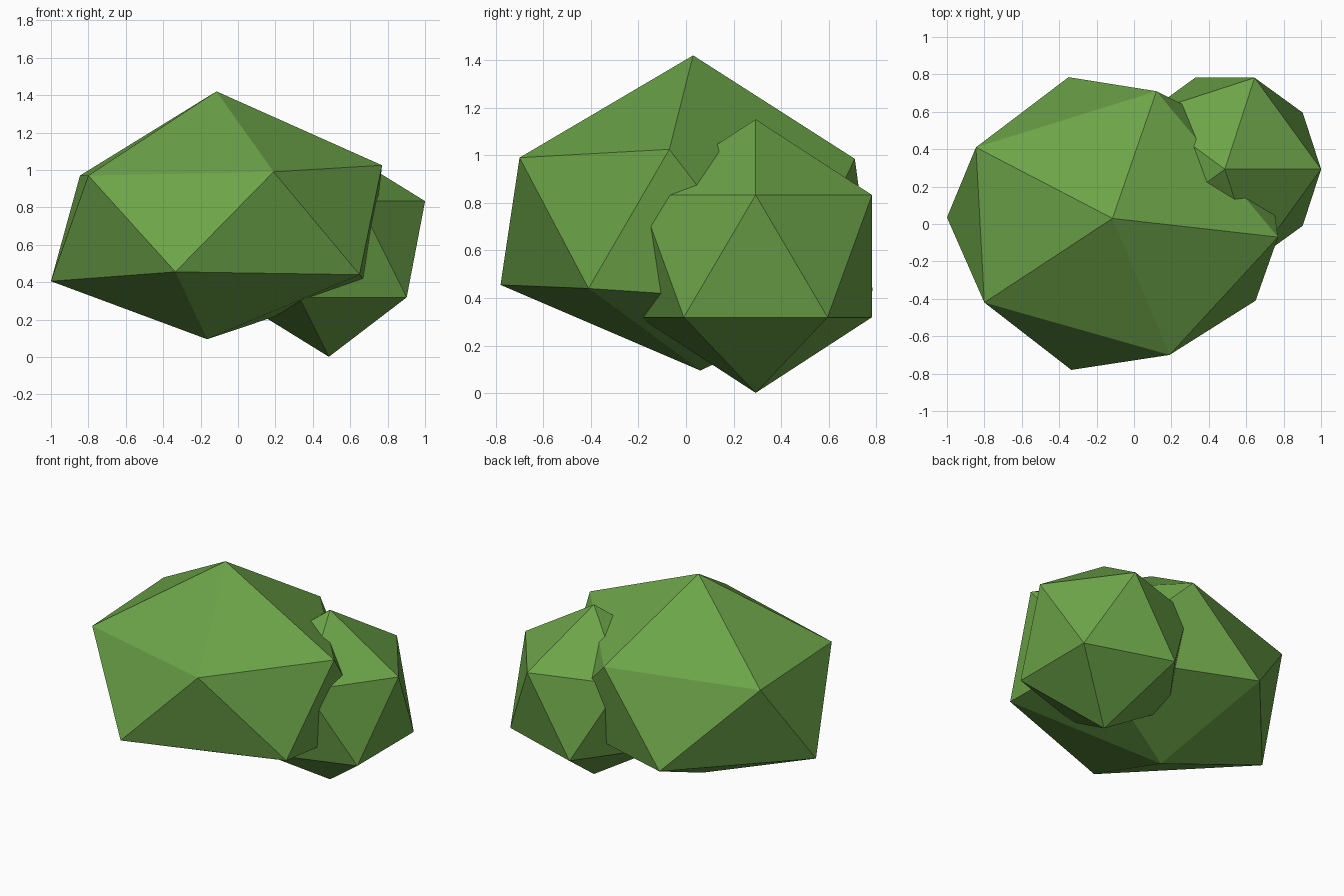
import bpy
import bmesh
from mathutils import Vector

cube = bpy.data.objects.get("Cube")
if cube:
    bpy.data.objects.remove(cube, do_unlink=True)

# Leaf colour
leaf = bpy.data.materials.new("leaf_green")
leaf.use_nodes = True
colour = (0.15, 0.37, 0.065, 1)
leaf.diffuse_color = colour
bsdf = leaf.node_tree.nodes["Principled BSDF"]
bsdf.inputs["Base Color"].default_value = colour
bsdf.inputs["Roughness"].default_value = 0.9


def finish(name, bm):
    """Turn a bmesh into a flat-shaded leafy object."""
    bmesh.ops.recalc_face_normals(bm, faces=bm.faces)
    mesh = bpy.data.meshes.new(name)
    bm.to_mesh(mesh)
    bm.free()
    mesh.materials.append(leaf)
    obj = bpy.data.objects.new(name, mesh)
    bpy.context.collection.objects.link(obj)
    return obj


# Large clump: uneven twenty-sided ball, two rings of five between two tips
top_tip = (-0.115, 0.03, 1.42)
bottom_tip = (-0.165, 0.06, 0.095)
upper_ring = [(0.19, -0.70, 0.99), (0.77, -0.07, 1.025), (0.12, 0.71, 0.985),
              (-0.845, 0.41, 0.97), (-0.80, -0.42, 0.97)]
lower_ring = [(0.65, -0.41, 0.44), (0.70, 0.42, 0.385), (-0.35, 0.785, 0.43),
              (-1.0, 0.035, 0.405), (-0.335, -0.78, 0.455)]

bm = bmesh.new()
top, bottom = bm.verts.new(top_tip), bm.verts.new(bottom_tip)
upper = [bm.verts.new(p) for p in upper_ring]
lower = [bm.verts.new(p) for p in lower_ring]
for i in range(5):
    j = (i + 1) % 5
    bm.faces.new((top, upper[i], upper[j]))
    bm.faces.new((upper[i], lower[i], upper[j]))
    bm.faces.new((upper[j], lower[i], lower[j]))
    bm.faces.new((bottom, lower[j], lower[i]))
finish("large_leaf_clump", bm)

# Small clump: regular twenty-sided ball
bm = bmesh.new()
bmesh.ops.create_icosphere(bm, subdivisions=1, radius=0.575)
bmesh.ops.translate(bm, verts=bm.verts, vec=Vector((0.486, 0.293, 0.576)))
finish("small_leaf_clump", bm)
